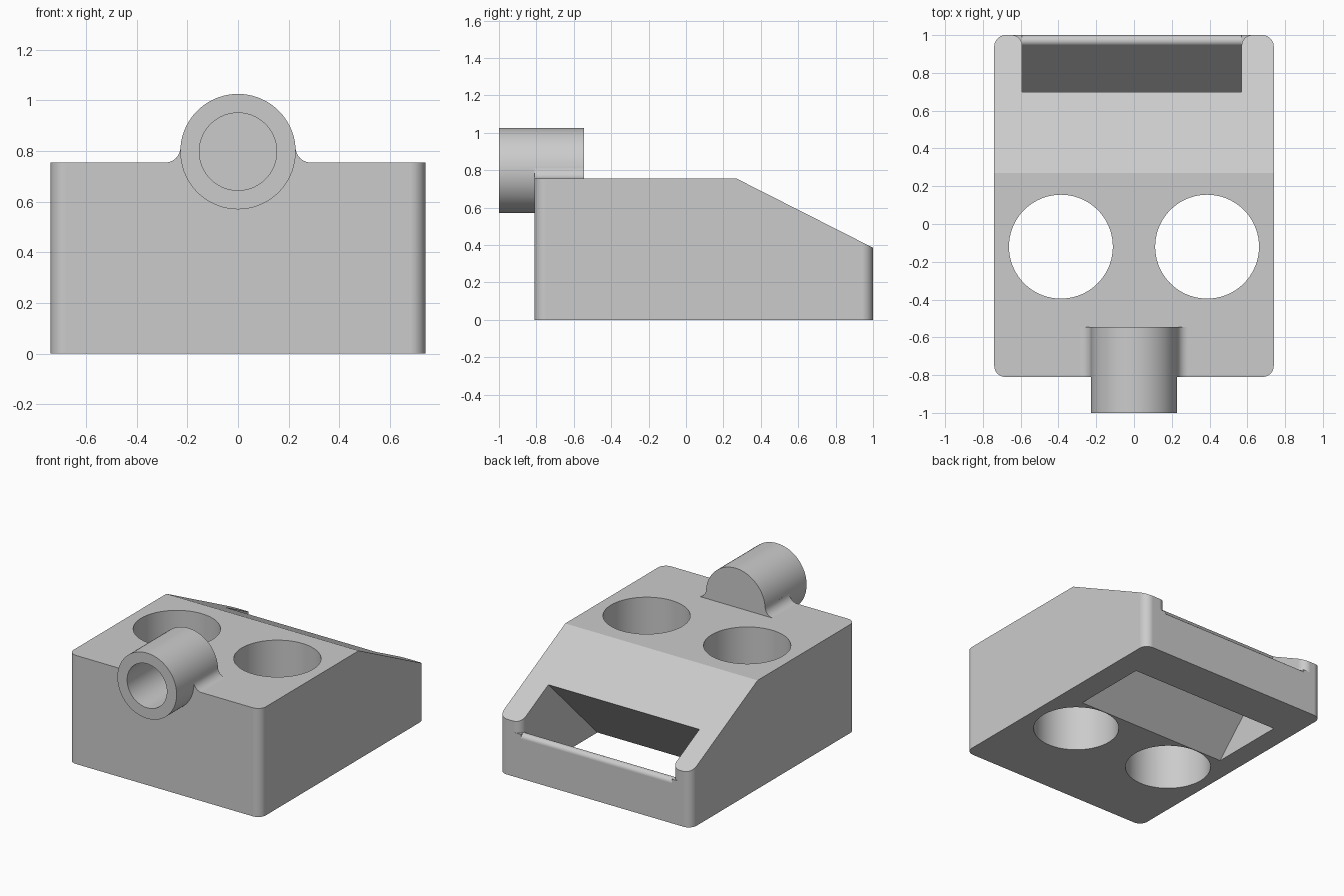
import bpy, bmesh
from math import pi, sin, cos, atan2, sqrt, tan, radians
from mathutils import Vector

cube = bpy.data.objects.get("Cube")
if cube:
    bpy.data.objects.remove(cube, do_unlink=True)

grey = bpy.data.materials.new("light grey")
grey.use_nodes = True
grey.diffuse_color = (0.6, 0.6, 0.6, 1)
grey.node_tree.nodes["Principled BSDF"].inputs["Base Color"].default_value = (0.6, 0.6, 0.6, 1)


def arc(cx, cy, r, a0, a1, n=10):
    """Points along an arc, angles in radians."""
    return [(cx + r * cos(a0 + (a1 - a0) * i / n),
             cy + r * sin(a0 + (a1 - a0) * i / n)) for i in range(n + 1)]


def circle(cx, cy, r, n=72):
    return arc(cx, cy, r, 0, 2 * pi, n)[:-1]


def prism(name, profile, axis, lo, hi):
    """Extrude a 2D profile along an axis; the profile holds the other two coordinates."""
    place = {"x": lambda p, t: (t, p[0], p[1]),
             "y": lambda p, t: (p[0], t, p[1]),
             "z": lambda p, t: (p[0], p[1], t)}[axis]
    bm = bmesh.new()
    face = bm.faces.new([bm.verts.new(place(p, lo)) for p in profile])
    new = bmesh.ops.extrude_face_region(bm, geom=[face])["geom"]
    move = Vector(place((0, 0), hi - lo))
    bmesh.ops.translate(bm, vec=move, verts=[v for v in new if isinstance(v, bmesh.types.BMVert)])
    bmesh.ops.recalc_face_normals(bm, faces=bm.faces)
    mesh = bpy.data.meshes.new(name)
    bm.to_mesh(mesh)
    bm.free()
    mesh.materials.append(grey)
    ob = bpy.data.objects.new(name, mesh)
    bpy.context.collection.objects.link(ob)
    return ob


def combine(target, other, operation):
    """Apply a boolean and discard the helper."""
    mod = target.modifiers.new("boolean", "BOOLEAN")
    mod.operation, mod.solver, mod.object = operation, "EXACT", other
    bpy.context.view_layer.objects.active = target
    bpy.ops.object.modifier_apply(modifier=mod.name)
    bpy.data.objects.remove(other, do_unlink=True)


# Block with rounded upright corners
W, FRONT, BACK, TOP, R = 0.74, -0.81, 1.0, 0.755, 0.06
outline = (arc(W - R, BACK - R, R, 0, pi / 2) + arc(R - W, BACK - R, R, pi / 2, pi)
           + arc(R - W, FRONT + R, R, pi, 1.5 * pi) + arc(W - R, FRONT + R, R, 1.5 * pi, 2 * pi))
body = prism("holder_body", outline, "z", 0, TOP)

# Sloping rear of the top
drop = (TOP - 0.385) / (BACK - 0.27)
slope = [(0.27, TOP), (1.2, TOP - drop * 0.93), (1.2, 1.2), (0.27, 1.2)]
combine(body, prism("slope_cutter", slope, "x", -1, 1), "DIFFERENCE")

# Two round wells right through the block
for side in (-1, 1):
    combine(body, prism("well_cutter", circle(side * 0.387, -0.12, 0.275), "z", -0.2, 1), "DIFFERENCE")

# Slanted slot, open at the back, over a rounded lip
LEFT, RIGHT = 0.57, -0.592
LIP_R, LIP_PEAK, FOOT = 0.03, 0.36, 0.70
wall = atan2(LIP_PEAK, BACK - FOOT)
lip_z = LIP_PEAK - LIP_R / tan((pi / 2 - wall) / 2)
lip = arc(BACK - LIP_R, lip_z, LIP_R, 0, pi / 2 + wall)
under = 0.2
slot = ([(0.16 - under, -under), (1.2, 1.04), (1.2, lip_z)] + lip
        + [(FOOT - under / tan(wall), -under)])
combine(body, prism("slot_cutter", slot, "x", RIGHT, LEFT), "DIFFERENCE")

# Rounded inner edges of the two rear ears
for edge, s in ((LEFT, 1), (RIGHT, -1)):
    F = 0.055
    curve = arc(edge + s * F, BACK - F, F, pi if s > 0 else 0, pi / 2)
    flare = curve + [(edge + s * F, 1.1), (edge - s * 0.02, 1.1), (edge - s * 0.02, BACK - F)]
    combine(body, prism("ear_cutter", flare, "z", lip_z + LIP_R, 1), "DIFFERENCE")

# Front tube, blended into the top with concave fillets
TUBE_Z, TUBE_R, FIL, END = 0.798, 0.228, 0.06, -0.545
fil_z = TOP + FIL
fil_x = sqrt((TUBE_R + FIL) ** 2 - (fil_z - TUBE_Z) ** 2)
touch = atan2(TUBE_Z - fil_z, -fil_x)
touch += 2 * pi if touch < 0 else 0
right_half = arc(fil_x, fil_z, FIL, 1.5 * pi, touch)
blend = right_half + [(-x, z) for x, z in reversed(right_half)]
blend += [(-fil_x, TOP - 0.1), (fil_x, TOP - 0.1)]
tube = prism("tube", circle(0, TUBE_Z, TUBE_R), "y", -1, END)
combine(tube, prism("tube_blend", blend, "y", FRONT, END), "UNION")
combine(body, tube, "UNION")

# Blind bore in the tube
combine(body, prism("bore_cutter", circle(0, TUBE_Z, 0.153), "y", -1.2, -0.66), "DIFFERENCE")

# Smooth curves, crisp edges
bpy.ops.object.select_all(action="DESELECT")
body.select_set(True)
bpy.context.view_layer.objects.active = body
bpy.ops.object.shade_smooth_by_angle(angle=radians(25))
weighted = body.modifiers.new("weighted_normals", "WEIGHTED_NORMAL")
weighted.keep_sharp = True
